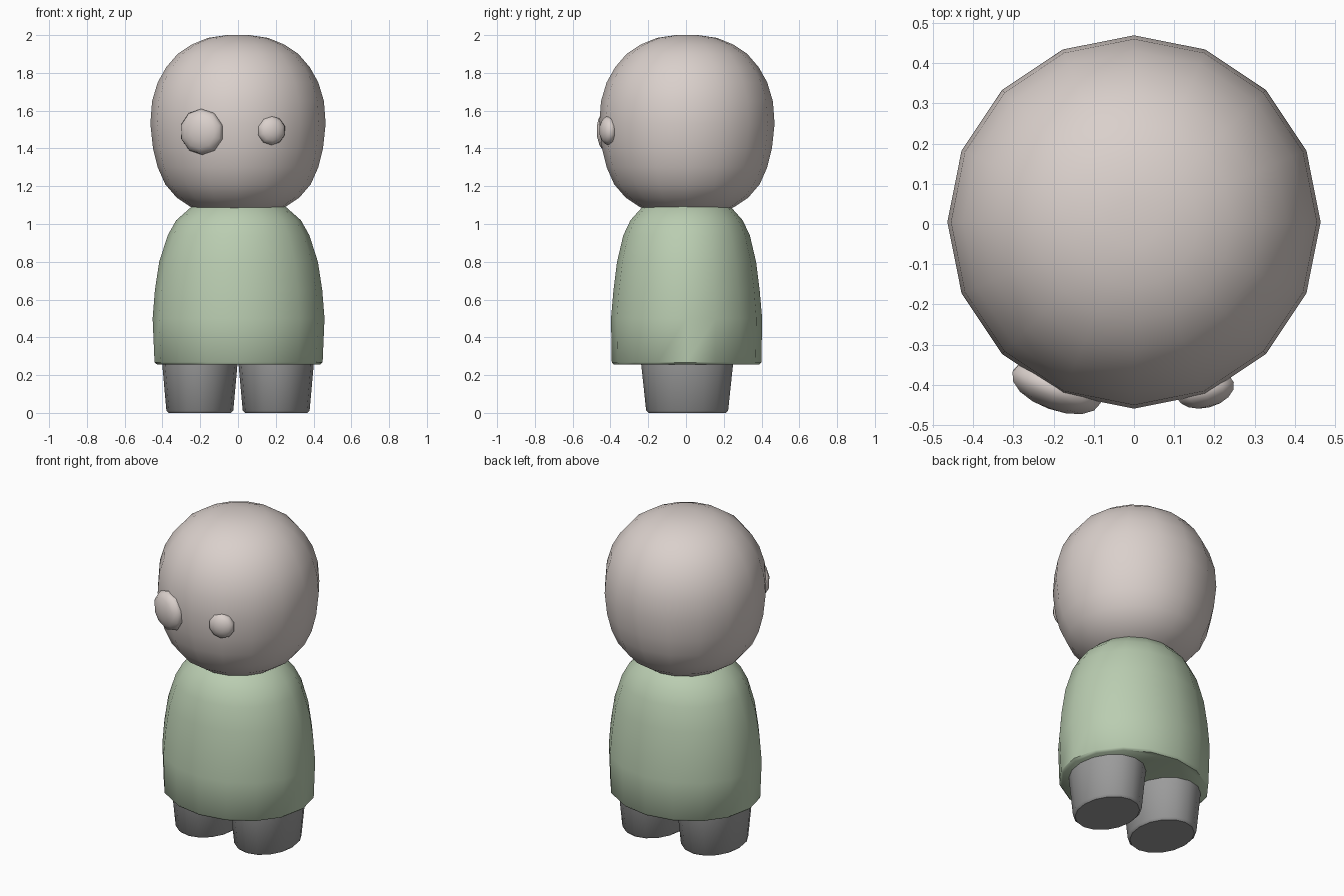
import bpy, bmesh, math
from mathutils import Matrix, Vector

if "Cube" in bpy.data.objects:
    bpy.data.objects.remove(bpy.data.objects["Cube"])


def material(name, rgb):
    m = bpy.data.materials.new(name)
    m.diffuse_color = (*rgb, 1.0)
    m.use_nodes = True
    m.node_tree.nodes["Principled BSDF"].inputs["Base Color"].default_value = m.diffuse_color
    return m


SKIN = material("pale skin", (0.70, 0.63, 0.60))
SHIRT = material("sage green", (0.49, 0.61, 0.44))
TROUSERS = material("grey", (0.33, 0.33, 0.33))


def finish(bm, name, mat, angle=45):
    bmesh.ops.recalc_face_normals(bm, faces=bm.faces)
    me = bpy.data.meshes.new(name)
    bm.to_mesh(me)
    bm.free()
    ob = bpy.data.objects.new(name, me)
    bpy.context.collection.objects.link(ob)
    me.materials.append(mat)
    bpy.ops.object.select_all(action='DESELECT')
    ob.select_set(True)
    bpy.context.view_layer.objects.active = ob
    bpy.ops.object.shade_smooth_by_angle(angle=math.radians(angle))
    return ob


def loft(name, rings, mat, cx=0.0, cy=0.0, sides=16):
    """Stack elliptical rings (rx, ry, z) into a closed body."""
    bm = bmesh.new()
    loops = []
    for rx, ry, z in rings:
        loops.append([bm.verts.new((cx + rx * math.cos(2 * math.pi * i / sides),
                                    cy + ry * math.sin(2 * math.pi * i / sides), z))
                      for i in range(sides)])
    for a, b in zip(loops, loops[1:]):
        for i in range(sides):
            j = (i + 1) % sides
            bm.faces.new((a[i], a[j], b[j], b[i]))
    bm.faces.new(loops[0][::-1])
    bm.faces.new(loops[-1])
    return finish(bm, name, mat)


# Head: round in plan, squarish egg in elevation
head = [(0.06, 1.03), (0.15, 1.05), (0.25, 1.09), (0.325, 1.14), (0.385, 1.21),
        (0.425, 1.30), (0.45, 1.40), (0.464, 1.53), (0.455, 1.65), (0.425, 1.75),
        (0.38, 1.83), (0.32, 1.90), (0.245, 1.95), (0.16, 1.985), (0.06, 2.0)]
loft("head", [(r, r, z) for r, z in head], SKIN, cy=0.005)

# Shirt: oval bell with a tiny rounded hem
loft("shirt", [(0.43, 0.385, 0.255), (0.445, 0.396, 0.268), (0.455, 0.40, 0.50),
               (0.443, 0.387, 0.65), (0.42, 0.368, 0.80), (0.375, 0.335, 0.94),
               (0.33, 0.297, 1.02), (0.245, 0.23, 1.095), (0.20, 0.19, 1.11)],
     SHIRT, cx=0.003, cy=0.003)

# Legs: tapered stumps
for side, cx in (("left", -0.202), ("right", 0.202)):
    loft(side + "_leg", [(0.165, 0.205, 0.0), (0.177, 0.217, 0.012),
                         (0.199, 0.243, 0.255), (0.203, 0.247, 0.30)],
         TROUSERS, cx=cx, cy=0.006)

# Eyes: flattened balls facing outwards, one large and one small
for name, pos, normal, radius, depth in (
        ("left_eye", (-0.192, -0.405, 1.488), (-0.36, -1, -0.05), 0.122, 0.058),
        ("right_eye", (0.177, -0.412, 1.495), (0.25, -1, 0), 0.077, 0.045)):
    bm = bmesh.new()
    turn = Vector(normal).to_track_quat('Z', 'Y').to_matrix().to_4x4()
    bmesh.ops.create_uvsphere(bm, u_segments=10, v_segments=8, radius=1.0,
                              matrix=Matrix.Translation(pos) @ turn
                              @ Matrix.Diagonal((radius, radius, depth, 1)))
    finish(bm, name, SKIN, 60)
